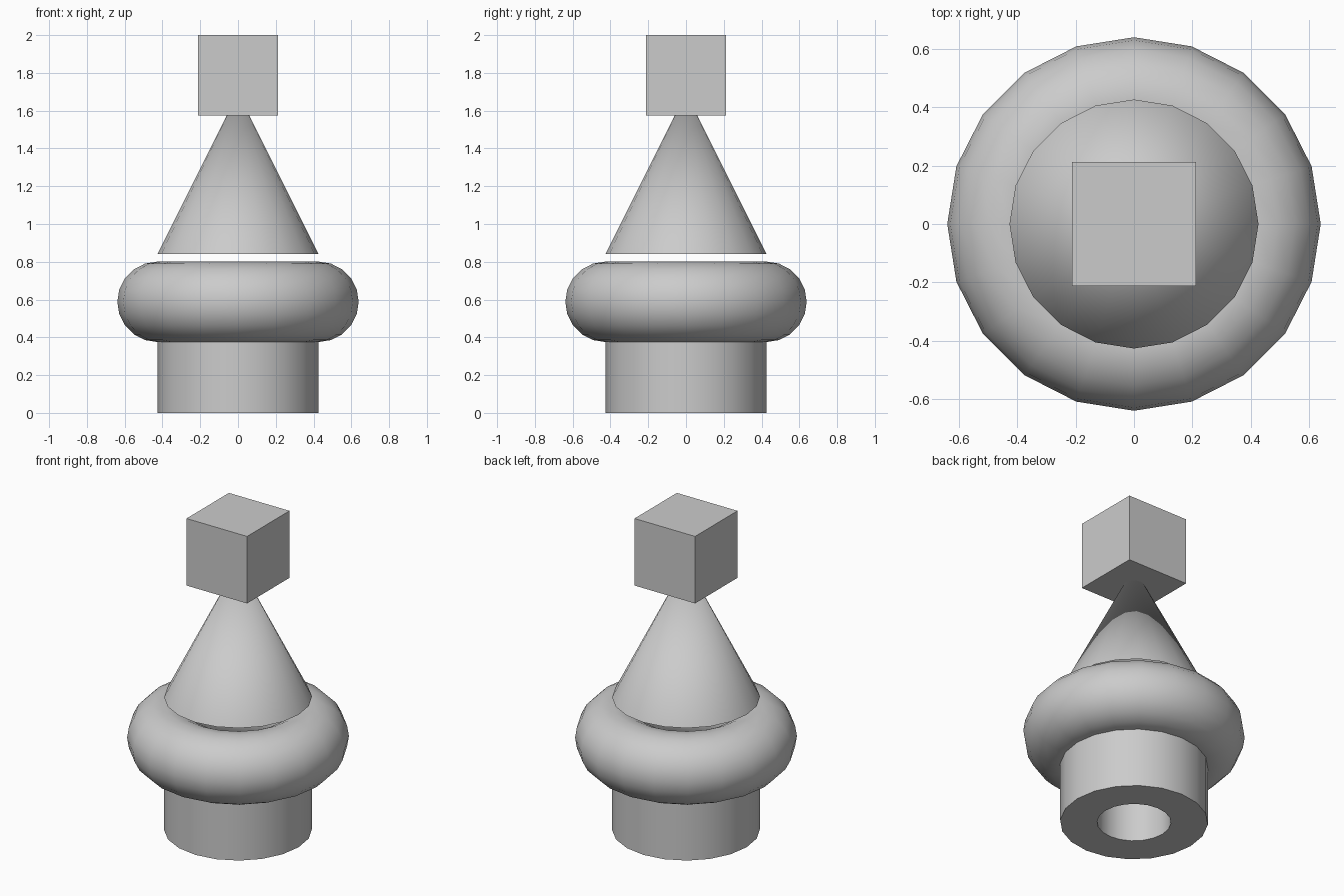
import bpy
import bmesh
from math import tau

default = bpy.data.objects.get("Cube")
if default:
    bpy.data.objects.remove(default, do_unlink=True)

U = 0.213      # base unit: half the cube's side
SIDES = 20

grey = bpy.data.materials.new("light_grey")
grey.use_nodes = True
colour = (0.6, 0.6, 0.6, 1)
grey.diffuse_color = colour
grey.node_tree.nodes["Principled BSDF"].inputs["Base Color"].default_value = colour


def finish(obj, name, smooth=True):
    obj.name = obj.data.name = name
    obj.data.materials.append(grey)
    bpy.ops.object.select_all(action="DESELECT")
    obj.select_set(True)
    bpy.context.view_layer.objects.active = obj
    if smooth:
        bpy.ops.object.shade_smooth_by_angle()


# Hollow tube base: a rectangular profile spun around z
bm = bmesh.new()
corners = [(U, 0), (2 * U, 0), (2 * U, 2 * U), (U, 2 * U)]
verts = [bm.verts.new((r, 0, z)) for r, z in corners]
edges = [bm.edges.new((verts[i], verts[(i + 1) % 4])) for i in range(4)]
bmesh.ops.spin(bm, geom=verts + edges, cent=(0, 0, 0), axis=(0, 0, 1),
               angle=tau, steps=SIDES, use_merge=True)
bmesh.ops.remove_doubles(bm, verts=bm.verts, dist=0.0001)
bmesh.ops.recalc_face_normals(bm, faces=bm.faces)
mesh = bpy.data.meshes.new("tube_base")
bm.to_mesh(mesh)
bm.free()
tube = bpy.data.objects.new("tube_base", mesh)
bpy.context.collection.objects.link(tube)
finish(tube, "tube_base")

# Ring around the top of the tube
bpy.ops.mesh.primitive_torus_add(major_segments=SIDES, minor_segments=SIDES,
                                 major_radius=2 * U, minor_radius=U,
                                 location=(0, 0, 0.588))
finish(bpy.context.object, "ring")

# Open-bottomed cone floating just above the ring, its tip inside the cube
bpy.ops.mesh.primitive_cone_add(vertices=SIDES, radius1=2 * U, radius2=0,
                                depth=4 * U, end_fill_type="NOTHING",
                                location=(0, 0, 0.842 + 2 * U))
finish(bpy.context.object, "cone")

# Cube on top
bpy.ops.mesh.primitive_cube_add(size=2 * U, location=(0, 0, 2 - U))
finish(bpy.context.object, "top_cube", smooth=False)
